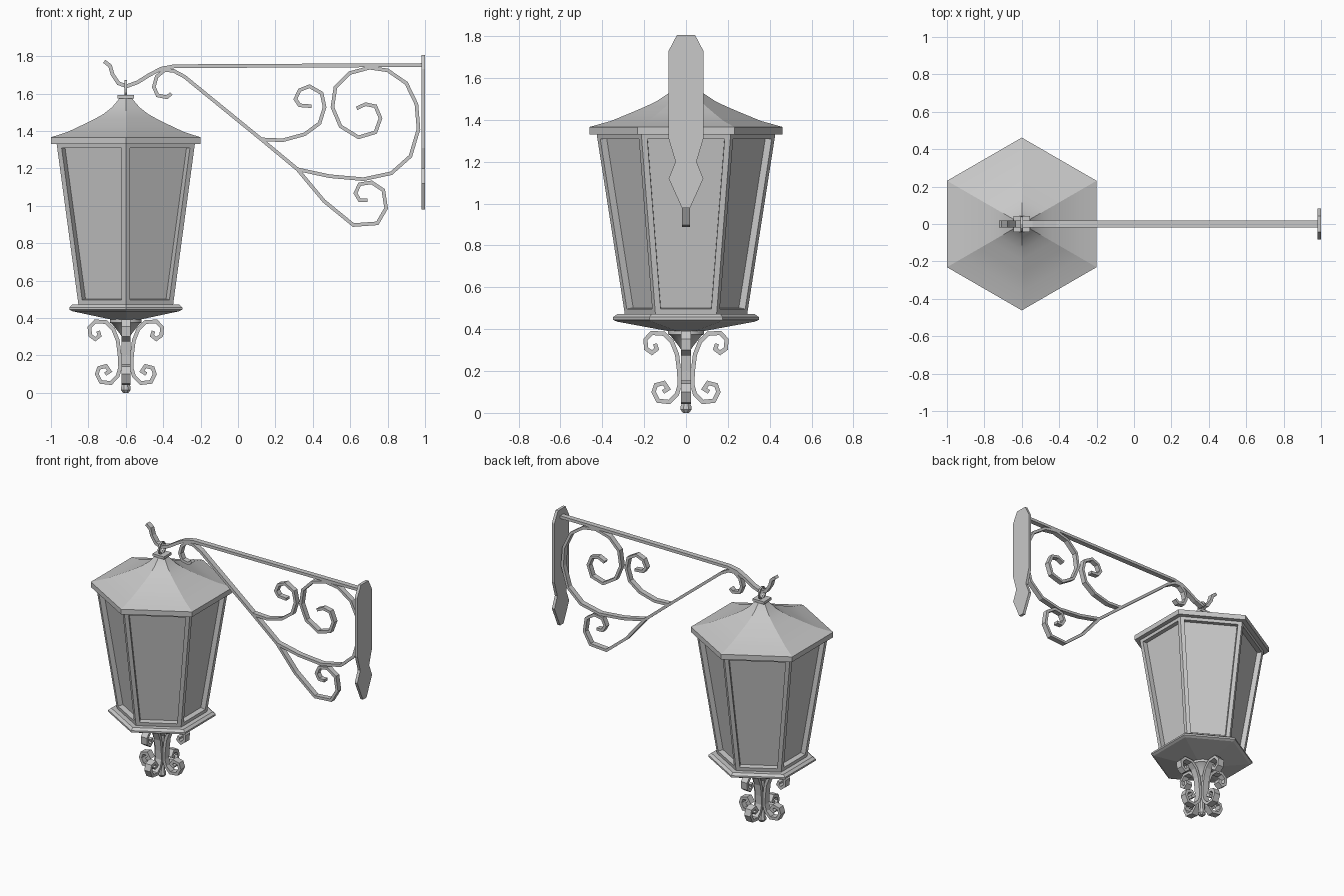
import bpy, bmesh, math
from mathutils import Vector, Matrix

cube = bpy.data.objects.get("Cube")
if cube:
    bpy.data.objects.remove(cube, do_unlink=True)

metal = bpy.data.materials.new("grey metal")
metal.use_nodes = True
GREY = (0.58, 0.58, 0.58, 1)
metal.diffuse_color = GREY
metal.node_tree.nodes["Principled BSDF"].inputs["Base Color"].default_value = GREY

LAMP_X = -0.6


def finish(name, bm, smooth=None):
    """Turn a bmesh into a named object with the shared material."""
    bmesh.ops.recalc_face_normals(bm, faces=bm.faces)
    mesh = bpy.data.meshes.new(name)
    bm.to_mesh(mesh)
    bm.free()
    mesh.materials.append(metal)
    obj = bpy.data.objects.new(name, mesh)
    bpy.context.collection.objects.link(obj)
    if smooth:
        bpy.ops.object.select_all(action='DESELECT')
        obj.select_set(True)
        bpy.context.view_layer.objects.active = obj
        bpy.ops.object.shade_smooth_by_angle(angle=math.radians(smooth))
    return obj


def lathe(profile, sides=6):
    """Stack polygon rings of (flat-side radius, height) around the lamp axis."""
    bm = bmesh.new()
    rings = []
    for r, z in profile:
        r /= math.cos(math.pi / sides)
        rings.append([bm.verts.new((LAMP_X + r * math.cos(a), r * math.sin(a), z))
                      for a in (math.tau * (k + 0.5) / sides for k in range(sides))])
    for lo, hi in zip(rings, rings[1:]):
        for k in range(sides):
            j = (k + 1) % sides
            bm.faces.new((lo[k], lo[j], hi[j], hi[k]))
    bm.faces.new(rings[0][::-1])
    bm.faces.new(rings[-1])
    return bm


def ribbon(name, path, width, thick, turn=0, origin=(0, 0, 0)):
    """Flat iron strip following an (x, z) path, turned about the z axis."""
    pts = [Vector(p) for p in path]
    bm = bmesh.new()
    rings = []
    for i, p in enumerate(pts):
        into = (p - pts[i - 1]).normalized() if i else (pts[1] - p).normalized()
        out = (pts[i + 1] - p).normalized() if i + 1 < len(pts) else into
        t = (into + out).normalized()
        n = Vector((-t.y, t.x)) * thick / 2 / max(t.dot(into), 0.6)
        corners = ((1, 1), (1, -1), (-1, -1), (-1, 1))
        rings.append([bm.verts.new((p.x + s * n.x, side * width / 2, p.y + s * n.y))
                      for s, side in corners])
    for a, b in zip(rings, rings[1:]):
        for k in range(4):
            j = (k + 1) % 4
            bm.faces.new((a[k], a[j], b[j], b[k]))
    bm.faces.new(rings[0])
    bm.faces.new(rings[-1][::-1])
    bm.transform(Matrix.Translation(origin) @ Matrix.Rotation(turn, 4, 'Z'))
    return finish(name, bm)


def box(name, size, centre):
    bm = bmesh.new()
    bmesh.ops.create_cube(bm, size=1)
    bm.transform(Matrix.Translation(centre) @ Matrix.Diagonal((*size, 1)))
    return finish(name, bm)


# Lantern body with recessed panes
body = lathe([(0.253, 0.47), (0.37, 1.335)])
panes = [f for f in body.faces if len(f.verts) == 4]
bmesh.ops.recalc_face_normals(body, faces=body.faces)
bmesh.ops.inset_individual(body, faces=panes, thickness=0.027, use_even_offset=True)
bmesh.ops.inset_individual(body, faces=panes, thickness=0.001, depth=-0.035)
finish("lantern_body", body)

# Swept roof with eave
roof = [(0.36, 1.33), (0.4, 1.33), (0.4, 1.366), (0.31, 1.395), (0.23, 1.433), (0.165, 1.465),
        (0.12, 1.49), (0.075, 1.525), (0.045, 1.56), (0.03, 1.58)]
finish("roof", lathe(roof), smooth=15)

# Base tray and underside
finish("base_tray", lathe([(0.07, 0.39), (0.285, 0.436), (0.302, 0.445),
                           (0.302, 0.457), (0.285, 0.472), (0.25, 0.472)]))
finish("base_neck", lathe([(0.015, 0.29), (0.035, 0.32), (0.075, 0.37),
                           (0.085, 0.375), (0.085, 0.4)], 16), smooth=30)
finish("bottom_post", lathe([(0.015, 0), (0.026, 0.015), (0.026, 0.03), (0.02, 0.045),
                             (0.02, 0.31)], 8), smooth=30)

# Four scrolls below the lantern
foot_scroll = [(.148, .33), (.14, .305), (.163, .287), (.19, .307), (.194, .35), (.163, .382),
               (.105, .378), (.067, .34), (.043, .28), (.033, .2), (.03, .135), (.043, .09),
               (.08, .052), (.134, .058), (.155, .1), (.144, .133), (.105, .143), (.086, .115),
               (.11, .1)]
for k in range(4):
    ribbon(f"foot_scroll_{k + 1}", foot_scroll, 0.048, 0.02, k * math.pi / 2, (LAMP_X, 0, 0))

# Cap plate and hanging ring
box("cap_plate", (0.09, 0.086, 0.018), (LAMP_X, 0, 1.582))
loop = [(0.035 * math.cos(a), 1.628 + 0.04 * math.sin(a))
        for a in (math.tau * k / 12 for k in range(13))]
ribbon("hanging_ring", loop, 0.012, 0.01, math.pi / 2, (LAMP_X, 0, 0))

# Bracket arm ending in a hook
arm = [(-.715, 1.772), (-.684, 1.748), (-.671, 1.703), (-.639, 1.655), (-.596, 1.639),
       (-.537, 1.66), (-.473, 1.7), (-.41, 1.733), (-.34, 1.746), (.275, 1.749), (.985, 1.752)]
ribbon("bracket_arm", arm, 0.037, 0.02)

# Diagonal brace with a curl at each end
brace = [(-.4, 1.6), (-.36, 1.62), (-.357, 1.6), (-.38, 1.58), (-.43, 1.59), (-.45, 1.635),
         (-.435, 1.69), (-.393, 1.725), (-.345, 1.722), (-.286, 1.69), (.125, 1.355),
         (.318, 1.195), (.46, 1.025), (.617, .897), (.745, .906), (.792, .987), (.777, 1.083),
         (.714, 1.125), (.65, 1.115), (.628, 1.067), (.65, 1.03), (.693, 1.03)]
ribbon("diagonal_brace", brace[2:], 0.037, 0.019)

# Large and small scrolls filling the bracket
large = [(.318, 1.195), (.49, 1.158), (.67, 1.142), (.82, 1.174), (.922, 1.265), (.965, 1.41),
         (.954, 1.543), (.9, 1.655), (.8, 1.724), (.703, 1.738), (.596, 1.709), (.521, 1.634),
         (.505, 1.527), (.548, 1.425), (.644, 1.366), (.735, 1.393), (.762, 1.468),
         (.735, 1.532), (.682, 1.543), (.634, 1.521)]
small = [(.125, 1.355), (.238, 1.35), (.356, 1.382), (.436, 1.441), (.463, 1.527),
         (.447, 1.602), (.382, 1.639), (.329, 1.618), (.307, 1.57), (.329, 1.537), (.393, 1.532)]
ribbon("large_scroll", large, 0.037, 0.019)
ribbon("small_scroll", small, 0.037, 0.019)

# Wall plate, cut from a mirrored outline
half = [(0.02, 0.98), (0.083, 1.12), (0.05, 1.2), (0.083, 1.31), (0.083, 1.73), (0.043, 1.806)]
bm = bmesh.new()
outline = half + [(-y, z) for y, z in reversed(half)]
face = bm.faces.new([bm.verts.new((0.98, y, z)) for y, z in outline])
extruded = bmesh.ops.extrude_face_region(bm, geom=[face], use_keep_orig=True)
moved = [v for v in extruded["geom"] if isinstance(v, bmesh.types.BMVert)]
bmesh.ops.translate(bm, verts=moved, vec=(0.02, 0, 0))
finish("wall_plate", bm)
